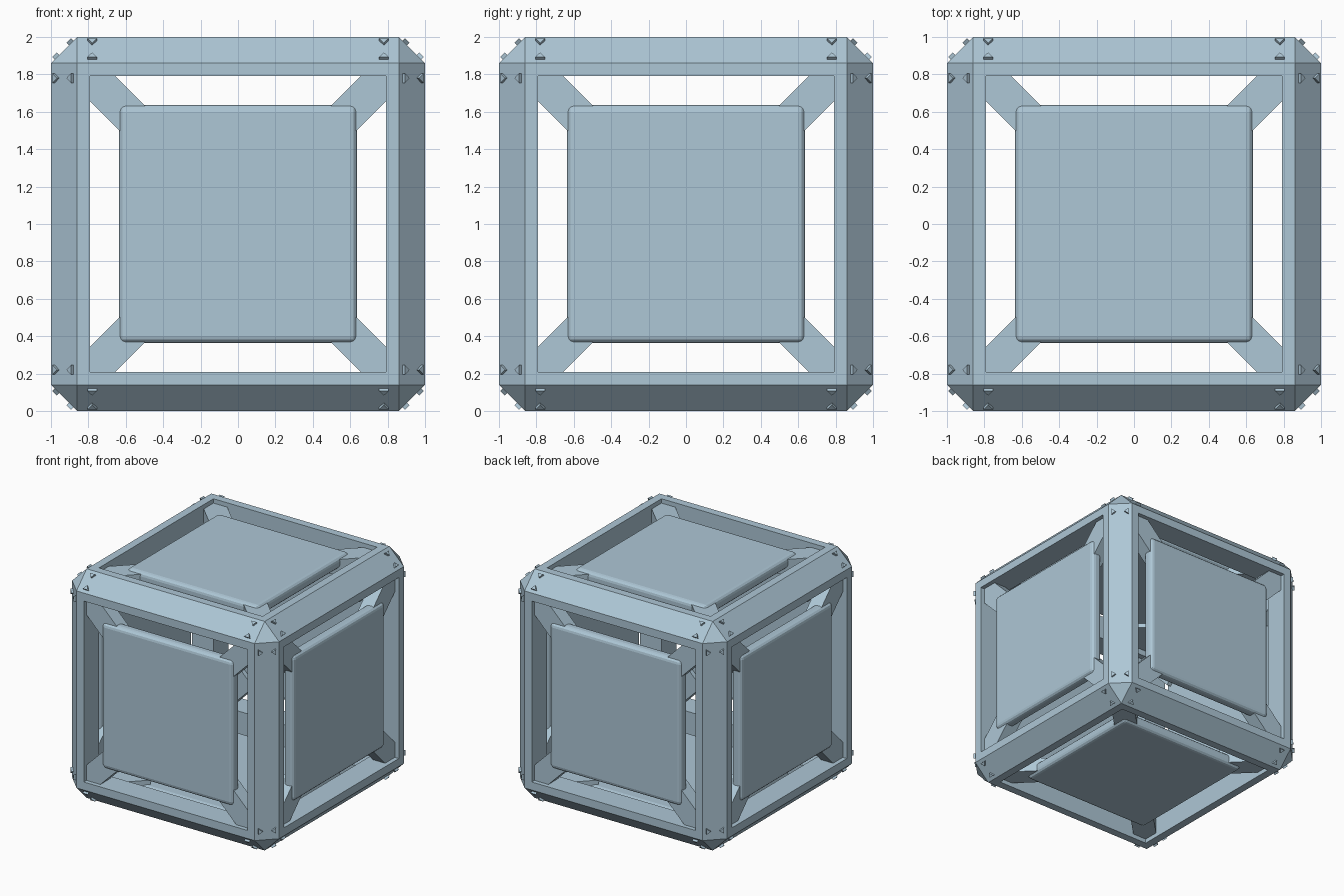
import bpy, bmesh, math
from math import pi
from mathutils import Matrix, Vector

if "Cube" in bpy.data.objects:
    bpy.data.objects.remove(bpy.data.objects["Cube"])

mat = bpy.data.materials.new("steel_blue")
mat.diffuse_color = (0.42, 0.57, 0.67, 1)
mat.use_nodes = True
mat.node_tree.nodes["Principled BSDF"].inputs["Base Color"].default_value = mat.diffuse_color
CENTRE = Matrix.Translation((0, 0, 1))

# six turns that carry the +z side of the cube to every side
SIDES = {
    "top": Matrix.Identity(4),
    "bottom": Matrix.Rotation(pi, 4, 'X'),
    "front": Matrix.Rotation(pi / 2, 4, 'X'),
    "back": Matrix.Rotation(-pi / 2, 4, 'X'),
    "right": Matrix.Rotation(pi / 2, 4, 'Y'),
    "left": Matrix.Rotation(-pi / 2, 4, 'Y'),
}


def finish(bm, name):
    bmesh.ops.recalc_face_normals(bm, faces=bm.faces)
    me = bpy.data.meshes.new(name)
    bm.to_mesh(me)
    bm.free()
    me.materials.append(mat)
    ob = bpy.data.objects.new(name, me)
    bpy.context.collection.objects.link(ob)
    return ob


def box(size, bevel=0, segments=1, matrix=Matrix.Identity(4)):
    bm = bmesh.new()
    bmesh.ops.create_cube(bm, size=1, matrix=Matrix.Diagonal((*size, 1)))
    if bevel:
        bmesh.ops.bevel(bm, geom=bm.edges[:], offset=bevel, offset_type='OFFSET',
                        segments=segments, profile=0.5, affect='EDGES')
    bm.transform(matrix)
    return bm


# frame: chamfered cube with a square tunnel cut along each axis
frame = finish(box((2, 2, 2), 0.14, 1, CENTRE), "frame")
for i in range(3):
    size = [1.58, 1.58, 1.58]
    size[i] = 3
    cutter = finish(box(size, matrix=CENTRE), "opening_cutter")
    cutter.hide_render = True
    cutter.hide_viewport = True
    mod = frame.modifiers.new("opening", 'BOOLEAN')
    mod.operation = 'DIFFERENCE'
    mod.solver = 'EXACT'
    mod.object = cutter

# rounded panel and four diagonal struts on each side
for side, turn in SIDES.items():
    place = CENTRE @ turn
    finish(box((1.27, 1.27, 0.10), 0.035, 3,
               place @ Matrix.Translation((0, 0, 0.93))), side + "_panel")
    for k in range(4):
        spin = Matrix.Rotation(pi / 4 + k * pi / 2, 4, 'Z')
        finish(box((0.42, 0.19, 0.12), matrix=place @ spin
                   @ Matrix.Translation((0.93, 0, 0.902))), side + "_strut")


# triangular studs: two facing pairs on each chamfered edge
def stud(bm, matrix, direction):
    pts = [(-0.025, 0.070), (0.025, 0.070), (0.0, 0.036)]
    rings = [[bm.verts.new(matrix @ Vector((x, y * direction, z))) for x, y in pts]
             for z in (-0.01, 0.018)]
    bm.faces.new(rings[0])
    bm.faces.new(rings[1])
    for i in range(3):
        j = (i + 1) % 3
        bm.faces.new((rings[0][i], rings[0][j], rings[1][j], rings[1][i]))


AXES = [Matrix.Identity(4), Matrix.Rotation(pi / 2, 4, 'Z'), Matrix.Rotation(pi / 2, 4, 'Y')]
bm = bmesh.new()
for axis in AXES:
    for k in range(4):
        edge = axis @ Matrix.Rotation(pi / 4 + k * pi / 2, 4, 'X')
        for x in (-0.78, 0.78):
            seat = CENTRE @ edge @ Matrix.Translation((x, 0, 0.93 * math.sqrt(2)))
            for d in (-1, 1):
                stud(bm, seat, d)
finish(bm, "edge_studs")
